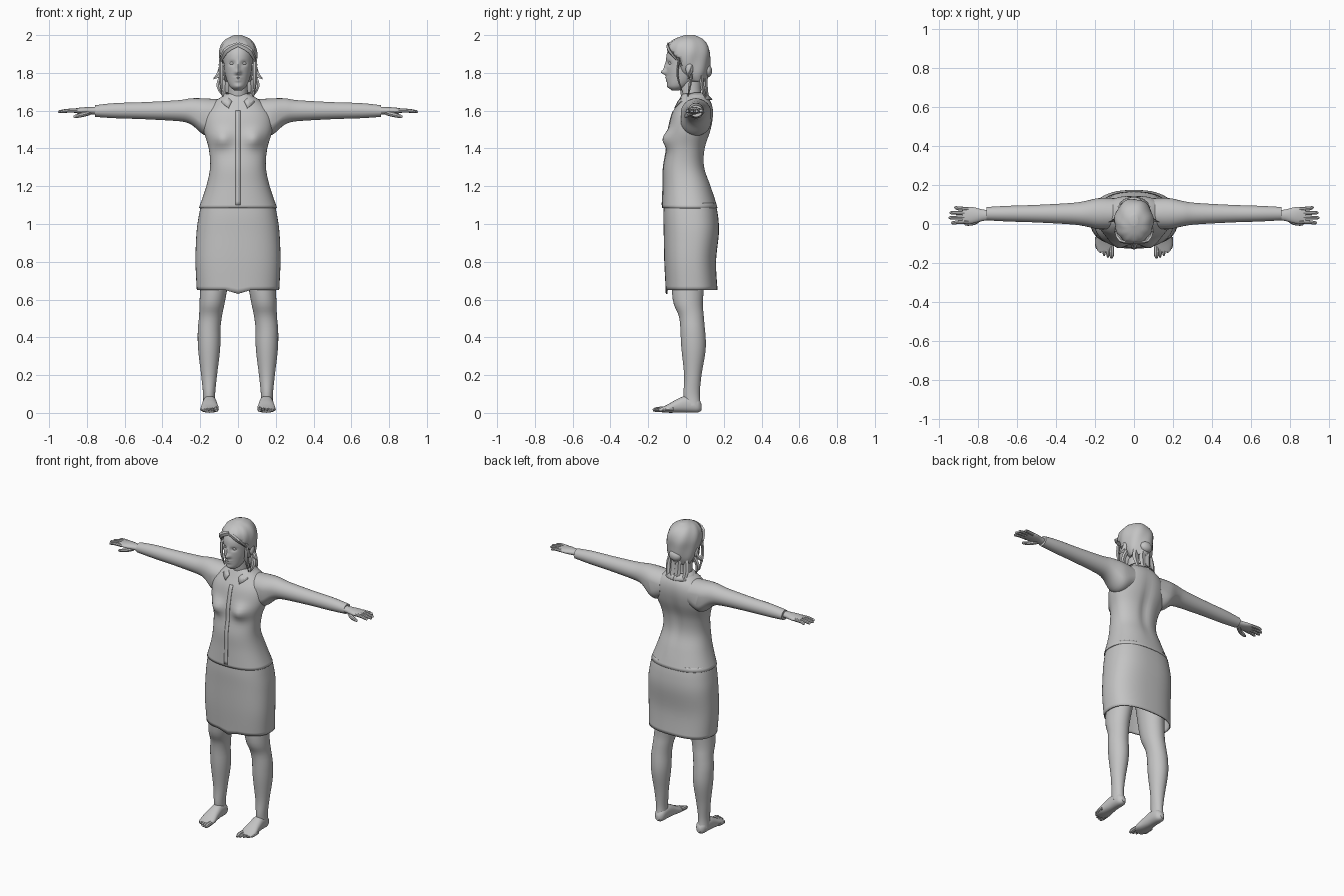
import bpy, bmesh, math
from mathutils import Vector
from mathutils.bvhtree import BVHTree

cube = bpy.data.objects.get("Cube")
if cube:
    bpy.data.objects.remove(cube)

grey = bpy.data.materials.new("plain_grey")
grey.use_nodes = True
tone = [.55] * 3 + [1]
shader = grey.node_tree.nodes["Principled BSDF"]
grey.diffuse_color = shader.inputs["Base Color"].default_value = tone


def spline(points, steps=5):
    """Smooth run of tuples through the given stations."""
    result = []
    last = len(points) - 1
    for index in range(last):
        before, start, end, after = (points[max(0, min(last, index + k))] for k in (-1, 0, 1, 2))
        for step in range(steps):
            t = step / steps
            result.append([q + t / 2 * (r - p + t * (2 * p - 5 * q + 4 * r - s + t * (3 * (q - r) + s - p)))
                           for p, q, r, s in zip(before, start, end, after)])
    return result + [list(points[-1])]


def finish(name, bm, thickness=0, crease=40):
    """Turn a bmesh into a shaded object, with optional wall thickness."""
    bmesh.ops.recalc_face_normals(bm, faces=bm.faces)
    mesh = bpy.data.meshes.new(name)
    bm.to_mesh(mesh)
    bm.free()
    mesh.materials.append(grey)
    part = bpy.data.objects.new(name, mesh)
    bpy.context.collection.objects.link(part)
    if thickness:
        part.modifiers.new("thickness", "SOLIDIFY").thickness = thickness
    bpy.ops.object.select_all(action="DESELECT")
    part.select_set(True)
    bpy.context.view_layer.objects.active = part
    bpy.ops.object.shade_smooth_by_angle(angle=math.radians(crease))


def skin(bm, rings, closed, capped):
    """Join rows of points with quads."""
    rows = [[bm.verts.new(point) for point in ring] for ring in rings]
    count = len(rows[0])
    for lower, upper in zip(rows, rows[1:]):
        for i in range(count if closed else count - 1):
            j = (i + 1) % count
            bm.faces.new((lower[i], lower[j], upper[j], upper[i]))
    if capped:
        bm.faces.new(rows[0])
        bm.faces.new(rows[-1])


def loft(axis, stations, u=0, sides=32, steps=5, power=2, mirror=1, shape=None, capped=True):
    """Rounded sections: position on the axis, second centre, two radii."""
    rings = []
    for place, v, radius_u, radius_v in spline(stations, steps):
        ring = []
        for i in range(sides):
            angle = math.tau * i / sides
            c, s = math.cos(angle), math.sin(angle)
            across = u + radius_u * math.copysign(abs(c) ** (2 / power), c)
            along = v + radius_v * math.copysign(abs(s) ** (2 / power), s)
            point = Vector({"X": (place, across, along), "Y": (across, place, along),
                            "Z": (across, along, place)}[axis])
            if shape:
                point = shape(point)
            point.x *= mirror
            ring.append(point)
        rings.append(ring)
    bm = bmesh.new()
    skin(bm, rings, True, capped)
    return bm


def sweep(bm, path, mirror, sides=8, flatness=1, reference=(0, 0, 1)):
    """Tapered tube through points that each carry a radius."""
    path = spline(path, 3)
    rings = []
    for i, (x, y, z, radius) in enumerate(path):
        after, before = path[min(i + 1, len(path) - 1)], path[max(i - 1, 0)]
        forward = Vector(after[:3]) - Vector(before[:3])
        wide = forward.cross(Vector(reference)).normalized()
        thin = wide.cross(forward).normalized() * flatness
        ring = []
        for k in range(sides):
            angle = math.tau * k / sides
            point = Vector((x, y, z)) + radius * (wide * math.cos(angle) + thin * math.sin(angle))
            point.x *= mirror
            ring.append(point)
        rings.append(ring)
    skin(bm, rings, True, True)


def ball(name, place, size, crease=40):
    bm = bmesh.new()
    bmesh.ops.create_icosphere(bm, subdivisions=3, radius=1)
    bmesh.ops.scale(bm, vec=size, verts=bm.verts)
    bmesh.ops.translate(bm, vec=place, verts=bm.verts)
    finish(name, bm, crease=crease)


def bump(point, x, z, width, height):
    """Soft falloff around a mirrored spot on the front."""
    return math.exp(-((abs(point.x) - x) / width) ** 2 - ((point.z - z) / height) ** 2)


# Blouse with bust, spine groove and open hem
def bust(point):
    if point.y < 0:
        point.y -= .036 * bump(point, .085, 1.45, .05, .045)
    elif point.z > 1.15:
        point.y -= .012 * bump(point, 0, 1.4, .03, .16)
    return point


blouse = loft("Z", [(1.085, .02, .207, .147), (1.2, .005, .168, .127), (1.3, -.01, .148, .11),
                    (1.4, 0, .155, .103), (1.5, .02, .183, .113), (1.58, .035, .178, .11),
                    (1.64, .045, .135, .09), (1.69, .04, .06, .06)],
              sides=64, power=2.3, shape=bust, capped=False)
surface = BVHTree.FromBMesh(blouse)
finish("blouse", blouse, .006)


def in_front(x, z, gap):
    """Point just ahead of the blouse front."""
    hit = surface.ray_cast(Vector((x, -1, z)), Vector((0, 1, 0)))[0]
    return Vector((x, hit.y - gap, z))


# Button placket
bm = bmesh.new()
skin(bm, [[in_front(x, 1.1 + i / 50, .003) for x in (-.012, .012)] for i in range(26)], False, False)
finish("placket", bm, .003)

# Collar folded around the neck, open at the throat
bm = bmesh.new()
for mirror in (1, -1):
    rows = []
    for i in range(11):
        angle = math.pi * i / 12
        row = []
        for spread, fall in ((.066, 0), (.1, .035)):
            drop = max(0, -math.cos(angle)) ** 2 * .06
            point = Vector((spread * math.sin(angle), .04 + spread * math.cos(angle), 1.695 - fall - drop))
            if point.y < 0:
                point.y = min(point.y, in_front(point.x, point.z, .006).y)
            point.x *= mirror
            row.append(point)
        rows.append(row)
    skin(bm, rows, False, False)
finish("collar", bm, .005)


# Skirt with a small dip in the front hem
def hem(point):
    if point.y < 0 and point.z < .7:
        point.z -= max(0, .02 - abs(point.x) * .3) * (.7 - point.z) * 20
    return point


finish("skirt", loft("Z", [(.65, .03, .218, .137), (.8, .022, .225, .137), (.95, .028, .22, .146),
                           (1.04, .025, .208, .145), (1.11, .02, .194, .137)],
                     sides=56, power=2.5, shape=hem, capped=False), .008)

finish("neck", loft("Z", [(1.62, .04, .06, .055), (1.7, .025, .052, .055), (1.8, .02, .05, .06)]))


# Head with modelled nose, lips, chin and eye sockets
def face(point):
    if point.y < -.02:
        point.y -= (.026 * bump(point, 0, 1.803, .015, .014) + .012 * bump(point, 0, 1.83, .01, .024)
                    + .008 * bump(point, 0, 1.774, .02, .006) + .007 * bump(point, 0, 1.76, .017, .006)
                    + .005 * bump(point, 0, 1.727, .02, .012) - .011 * bump(point, .032, 1.85, .016, .011))
    return point


finish("head", loft("Z", [(1.708, -.055, .02, .02), (1.73, -.04, .045, .056), (1.78, -.012, .065, .09),
                          (1.83, 0, .075, .104), (1.9, .004, .08, .106), (1.95, .01, .066, .085),
                          (1.98, .015, .03, .04)], sides=96, steps=9, shape=face))


# Rules that bend the limbs
def thigh(point):
    point.x -= max(0, point.z - .45) * .12
    return point


def armpit(point):
    if point.z < 1.59:
        point.z -= .045 * math.exp(-((point.x - .17) / .06) ** 2)
    return point


for mirror, word in ((1, "left"), (-1, "right")):
    ball(word + "_eye", (.031 * mirror, -.081, 1.851), (.013, .011, .009))
    ball(word + "_ear", (.09 * mirror, .018, 1.82), (.013, .02, .032))

    # Sleeve, widening into the shoulder
    finish(word + "_sleeve", loft("X", [(.1, 1.58, .08, .08), (.18, 1.59, .08, .075), (.25, 1.6, .065, .065),
                                        (.32, 1.6, .055, .055), (.5, 1.6, .045, .045), (.65, 1.6, .04, .04),
                                        (.757, 1.598, .034, .031)],
                                  u=.053, mirror=mirror, shape=armpit))

    # Hand with four spread fingers and a thumb
    finish(word + "_palm", loft("X", [(.74, 1.6, .025, .02), (.78, 1.6, .03, .019), (.83, 1.6, .042, .017),
                                      (.88, 1.6, .04, .009)], u=.045, mirror=mirror))
    bm = bmesh.new()
    for i in range(4):
        root, tip = .013 + .021 * i, .006 + .026 * i
        end = .952 - .009 * (i - 1.2) ** 2
        sweep(bm, [(.85, root, 1.6, .011), (.9, (root + tip) / 2, 1.6, .01),
                   (end - .008, tip, 1.595, .008), (end, tip, 1.595, .003)], mirror)
    sweep(bm, [(.785, .035, 1.59, .014), (.82, .008, 1.58, .013), (.86, 0, 1.57, .009), (.87, 0, 1.57, .004)],
          mirror)
    finish(word + "_fingers", bm)

    # Leg, calf and knee
    finish(word + "_leg", loft("Z", [(.04, .037, .034, .042), (.1, .03, .032, .043), (.2, .036, .042, .046),
                                     (.35, .04, .059, .065), (.5, .03, .06, .065), (.6, .01, .068, .08),
                                     (.8, .015, .08, .095)], u=.153, mirror=mirror, shape=thigh))

    # Foot with a slanting row of toes
    finish(word + "_foot", loft("Y", [(.083, .03, .012, .016), (.06, .04, .032, .038), (0, .046, .037, .044),
                                      (-.05, .036, .042, .035), (-.1, .022, .048, .021), (-.14, .015, .036, .01)],
                                u=.15, power=2.3, mirror=mirror))
    bm = bmesh.new()
    for i in range(5):
        x, y, radius = .115 + .019 * i, -.175 + .003 * i * i, .009 if i else .013
        sweep(bm, [(x, y + .06, .02, radius), (x, y + .02, .018, radius), (x, y, .013, radius / 2)], mirror)
    finish(word + "_toes", bm)


# Hair cap with soft clumps, cut open around the face
def clumps(point):
    wave = 1 + .025 * math.sin(9 * math.atan2(point.x, point.y + .03) + 22 * point.z)
    return Vector((point.x * wave, point.y * wave, point.z))


bm = loft("Z", [(1.755, .06, .066, .045), (1.8, .04, .086, .083), (1.86, .02, .098, .108),
                (1.91, .013, .1, .115), (1.95, .01, .088, .105), (1.98, .014, .062, .074),
                (2, .02, .02, .026)], sides=40, shape=clumps)
opening = []
for patch in bm.faces:
    spot = patch.calc_center_median()
    underside = len(patch.verts) > 4 and spot.z < 1.8
    if underside or (spot.y < -.03 and spot.z < 1.945 - 9 * spot.x ** 2):
        opening.append(patch)
bmesh.ops.delete(bm, geom=opening, context="FACES")
finish("hair_cap", bm, .01, 25)
ball("hair_bun", (0, .112, 1.81), (.042, .027, .034), 25)


# Loose locks: fringe, cheek, side flicks and tails down the back
def lock(start, end, width, bulge, mirror):
    middle = (Vector(start) + Vector(end)) / 2 + Vector(bulge)
    sweep(bm, [(*start, width * .8), (*middle, width), (*end, .003)], mirror, 5, .5, (0, 1, 0))


bm = bmesh.new()
for mirror in (1, -1):
    lock((0, -.095, 1.95), (.1, -.02, 1.84), .016, (.015, -.03, .02), mirror)
    lock((.09, -.035, 1.88), (.088, -.015, 1.69), .012, (0, -.02, 0), mirror)
    lock((.085, .03, 1.84), (.13, .01, 1.768), .016, (-.01, 0, -.01), mirror)
    lock((.08, .03, 1.79), (.078, .01, 1.675), .016, (.02, 0, 0), mirror)
    lock((.05, .08, 1.8), (.055, .115, 1.64), .022, (.01, -.01, 0), mirror)
    lock((.02, .105, 1.8), (.015 + .01 * mirror, .138, 1.6), .022, (0, -.015, 0), mirror)
finish("hair_locks", bm, crease=25)
